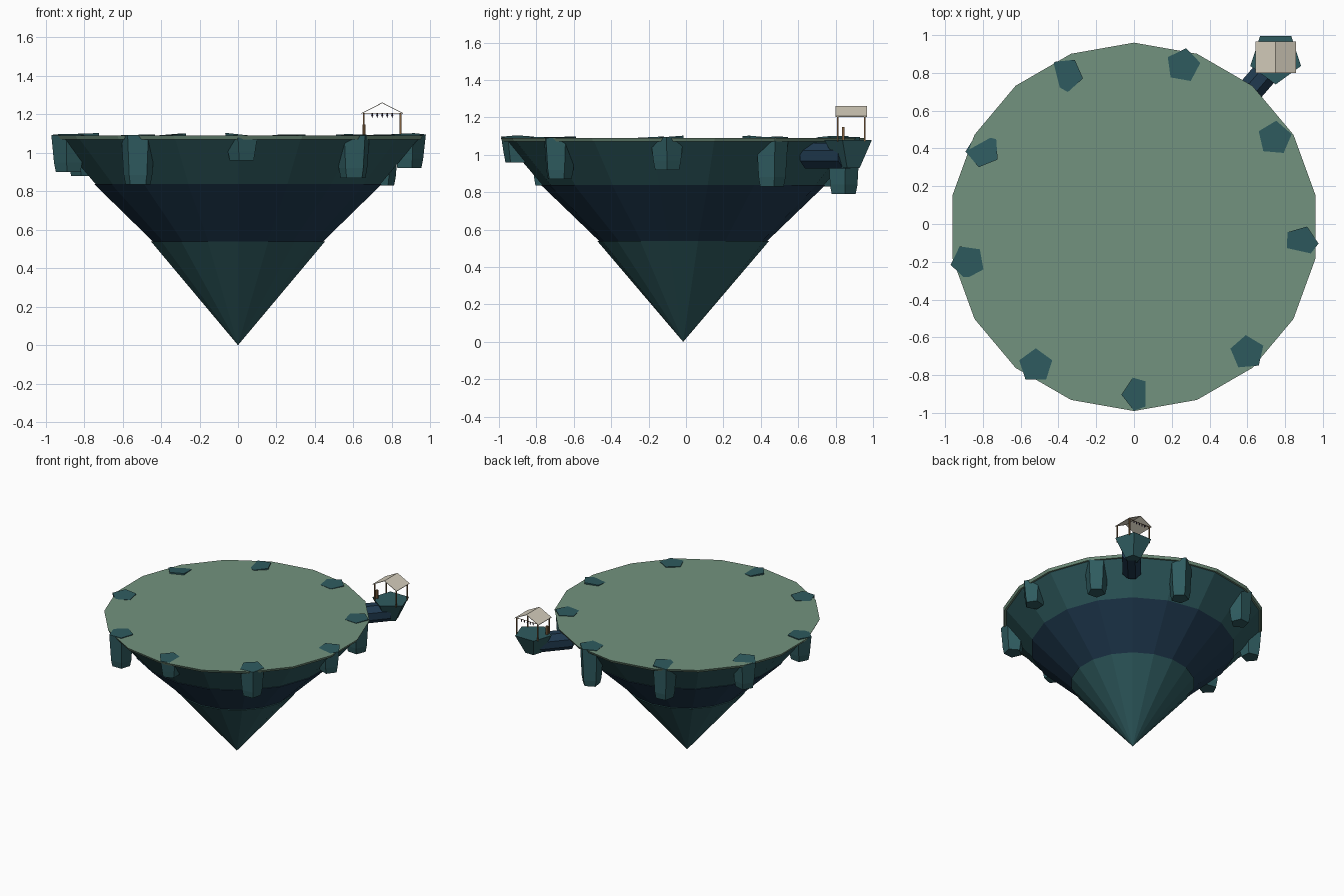
import bpy, bmesh
from math import sin, cos, pi, radians
from mathutils import Vector, Matrix

if "Cube" in bpy.data.objects:
    bpy.data.objects.remove(bpy.data.objects["Cube"])


def material(name, rgb):
    m = bpy.data.materials.new(name)
    m.diffuse_color = (*rgb, 1)
    m.use_nodes = True
    m.node_tree.nodes["Principled BSDF"].inputs["Base Color"].default_value = m.diffuse_color
    return m


GRASS = material("grass_green", (0.17, 0.29, 0.21))
ROCK = material("teal_rock", (0.028, 0.105, 0.115))
NAVY = material("navy_rock", (0.014, 0.042, 0.08))
CLOTH = material("roof_cloth", (0.66, 0.61, 0.50))
WOOD = material("brown_wood", (0.22, 0.12, 0.05))
DARK = material("dark_charm", (0.03, 0.02, 0.05))


def add_mesh(name, bm, mat):
    bmesh.ops.recalc_face_normals(bm, faces=bm.faces)
    me = bpy.data.meshes.new(name)
    bm.to_mesh(me)
    bm.free()
    me.materials.append(mat)
    ob = bpy.data.objects.new(name, me)
    bpy.context.collection.objects.link(ob)
    return ob


def frustum(name, mat, x, y, rings, sides, turn=90, tilt=(0, 0)):
    """Stack of (z, radius) polygon rings; tilt slopes the last ring."""
    bm = bmesh.new()
    loops = []
    for i, (z, r) in enumerate(rings):
        if r == 0:
            loops.append([bm.verts.new((x, y, z))])
            continue
        loop = []
        for k in range(sides):
            a = radians(turn) + 2 * pi * k / sides
            dx, dy = r * cos(a), r * sin(a)
            dz = tilt[0] * dx + tilt[1] * dy if i == len(rings) - 1 else 0
            loop.append(bm.verts.new((x + dx, y + dy, z + dz)))
        loops.append(loop)
    for lo, hi in zip(loops, loops[1:]):
        for k in range(sides):
            n = (k + 1) % sides
            if len(lo) == 1:
                bm.faces.new((lo[0], hi[n], hi[k]))
            else:
                bm.faces.new((lo[k], lo[n], hi[n], hi[k]))
    for loop in (loops[0], loops[-1]):
        if len(loop) > 2:
            bm.faces.new(loop)
    return add_mesh(name, bm, mat)


def box(name, mat, center, size):
    bm = bmesh.new()
    bmesh.ops.create_cube(bm, size=1, matrix=Matrix.Translation(center) @ Matrix.Diagonal((*size, 1)))
    return add_mesh(name, bm, mat)


# Floating island: inverted layered cone with a grass cap
CY = -0.015
frustum("island_tip", ROCK, 0, CY, [(0, 0), (0.54, 0.46)], 18)
frustum("island_middle", NAVY, 0, CY, [(0.535, 0.445), (0.838, 0.76)], 18)
frustum("island_upper", ROCK, 0, CY, [(0.835, 0.75), (1.075, 0.955)], 18)
frustum("grass_cap", GRASS, 0, CY, [(1.07, 0.965), (1.09, 0.975)], 18)

# Rim rocks: x, y, bottom height, turn, slope of the top face
rocks = [
    (-0.36, 0.79, 0.83, 60, (0.08, 0.02)),
    (0.26, 0.84, 0.79, 80, (0.02, 0.02)),
    (0.745, 0.455, 0.83, 85, (0.03, 0.02)),
    (0.885, -0.10, 0.92, 70, (0.02, 0.09)),
    (0.60, -0.68, 0.87, 95, (-0.02, 0.03)),
    (0.025, -0.90, 0.96, 110, (-0.11, 0.0)),
    (-0.52, -0.75, 0.835, 90, (0.02, 0.0)),
    (-0.88, -0.20, 0.90, 190, (0.0, 0.05)),
    (-0.80, 0.39, 0.88, 40, (0.05, -0.09)),
]
for i, (x, y, z, turn, slope) in enumerate(rocks):
    frustum(f"rim_rock_{i + 1}", ROCK, x, y,
            [(z, 0.068), (z + 0.05, 0.078), (1.094, 0.092)], 5, turn, slope)

# Small outcrop and the stone bridge that joins it to the island
HX, HY = 0.75, 0.88
frustum("outcrop", ROCK, HX, HY, [(0.93, 0.06), (1.08, 0.141)], 5, -90)
bridge = frustum("bridge", NAVY, 0, 0, [(0, 0.074), (0.27, 0.074)], 8, 22.5)
aim = Vector((cos(radians(49)), sin(radians(49)), 0))
bridge.matrix_world = (Matrix.Translation(Vector((0.57, 0.655, 0.995)))
                       @ aim.to_track_quat('Z', 'Y').to_matrix().to_4x4())

# Open shelter: posts, gable roof and hanging charms
for sx in (-1, 1):
    for y in (0.812, 0.955):
        z0 = 1.07
        box("shelter_post", WOOD, (HX + sx * 0.095, y, (z0 + 1.208) / 2), (0.008, 0.008, 1.208 - z0))
box("short_stake", WOOD, (HX - 0.095, 0.84, 1.11), (0.014, 0.014, 0.075))

bm = bmesh.new()
profile = [(-0.107, 1.203), (0, 1.258), (0.107, 1.203), (0.107, 1.207), (0, 1.262), (-0.107, 1.207)]
ends = [[bm.verts.new((HX + px, y, pz)) for px, pz in profile] for y in (0.80, 0.967)]
for k in range(6):
    n = (k + 1) % 6
    bm.faces.new((ends[0][k], ends[0][n], ends[1][n], ends[1][k]))
for e in ends:
    bm.faces.new((e[0], e[1], e[4], e[5]))
    bm.faces.new((e[1], e[2], e[3], e[4]))
add_mesh("gable_roof", bm, CLOTH)

box("charm_string", WOOD, (HX, 0.955, 1.206), (0.19, 0.003, 0.003))
for k in range(5):
    frustum(f"charm_{k + 1}", DARK, HX - 0.052 + 0.026 * k, 0.955,
            [(1.182, 0), (1.196, 0.006), (1.206, 0.002)], 5)
